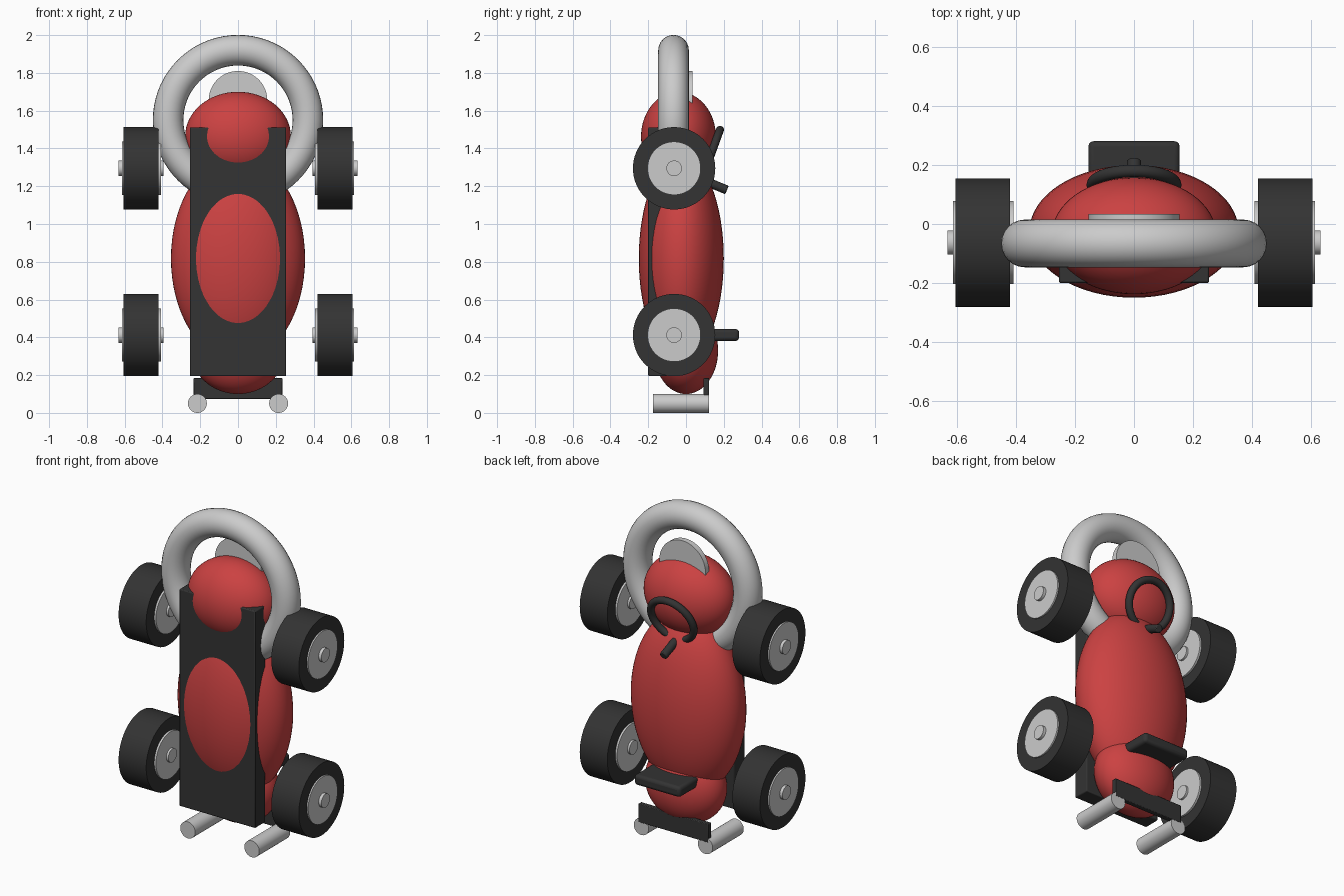
import bpy
import math
from mathutils import Vector

if "Cube" in bpy.data.objects:
    bpy.data.objects.remove(bpy.data.objects["Cube"])


def material(name, rgb):
    m = bpy.data.materials.new(name)
    m.diffuse_color = (*rgb, 1)
    m.use_nodes = True
    m.node_tree.nodes["Principled BSDF"].inputs["Base Color"].default_value = m.diffuse_color
    return m


RED = material("red", (0.60, 0.054, 0.054))
DARK = material("charcoal", (0.033, 0.033, 0.033))
METAL = material("light_grey", (0.60, 0.60, 0.60))


def finish(name, mat, bevel=0, segments=2):
    """Name, colour, bevel and shade the active object."""
    ob = bpy.context.object
    ob.name = name
    ob.data.materials.append(mat)
    bpy.ops.object.transform_apply(location=False, rotation=False, scale=True)
    if bevel:
        mod = ob.modifiers.new("bevel", "BEVEL")
        mod.width, mod.segments = bevel, segments
    bpy.ops.object.shade_smooth_by_angle(angle=math.radians(35))
    return ob


def ellipsoid(name, centre, radii):
    bpy.ops.mesh.primitive_uv_sphere_add(segments=64, ring_count=32, location=centre)
    bpy.context.object.scale = radii
    return finish(name, RED)


def block(name, low, high, bevel, segments=2):
    low, high = Vector(low), Vector(high)
    bpy.ops.mesh.primitive_cube_add(size=1, location=(low + high) / 2)
    bpy.context.object.scale = high - low
    return finish(name, DARK, bevel, segments)


def rod(name, start, end, radius, mat, bevel=0):
    start, end = Vector(start), Vector(end)
    axis = end - start
    bpy.ops.mesh.primitive_cylinder_add(
        vertices=64, radius=radius, depth=axis.length, location=(start + end) / 2,
        rotation=axis.to_track_quat("Z", "Y").to_euler())
    return finish(name, mat, bevel)


def ring(name, centre, major, minor, tilt, mat):
    bpy.ops.mesh.primitive_torus_add(
        major_segments=72, minor_segments=24, major_radius=major, minor_radius=minor,
        location=centre, rotation=(tilt, 0, 0))
    return finish(name, mat)


# Rounded red bodywork
ellipsoid("main_body", (0, -0.025, 0.8175), (0.355, 0.225, 0.545))
ellipsoid("seat_back_body", (0, -0.04, 1.464), (0.28, 0.198, 0.236))
ellipsoid("nose_body", (0, 0, 0.33), (0.25, 0.17, 0.23))

# Floor plate; the bodywork bulges through it
block("chassis", (-0.255, -0.2, 0.195), (0.255, -0.1, 1.512), 0.006)

# Roll hoop and the plain disc behind it
ring("roll_hoop", (0, -0.066, 1.55), 0.37, 0.081, math.pi / 2, METAL)
rod("round_plate", (0, 0.0, 1.655), (0, 0.034, 1.655), 0.155, METAL)

# Steering wheel and column
ring("steering_wheel", (0, 0.132, 1.367), 0.14, 0.021, math.radians(-110), DARK)
rod("steering_column", (0, 0.03, 1.256), (0, 0.217, 1.18), 0.024, DARK, 0.006)

# Front wing, bumper plate and the two bumper tubes
block("wing", (-0.155, 0.08, 0.381), (0.155, 0.281, 0.444), 0.018, 3)
block("bumper_plate", (-0.235, 0.093, 0.073), (0.235, 0.123, 0.185), 0.004)
for x in (-0.215, 0.215):
    rod("bumper_tube", (x, -0.175, 0.05), (x, 0.122, 0.05), 0.05, METAL)

# Four wheels: tyre, hub and axle
for side in (-1, 1):
    for z in (0.412, 1.295):
        for name, inner, outer, radius, mat in (
                ("tyre", 0.42, 0.605, 0.218, DARK),
                ("hub", 0.408, 0.614, 0.141, METAL),
                ("axle", 0.395, 0.632, 0.041, METAL)):
            rod(name, (side * inner, -0.063, z), (side * outer, -0.063, z), radius, mat)
